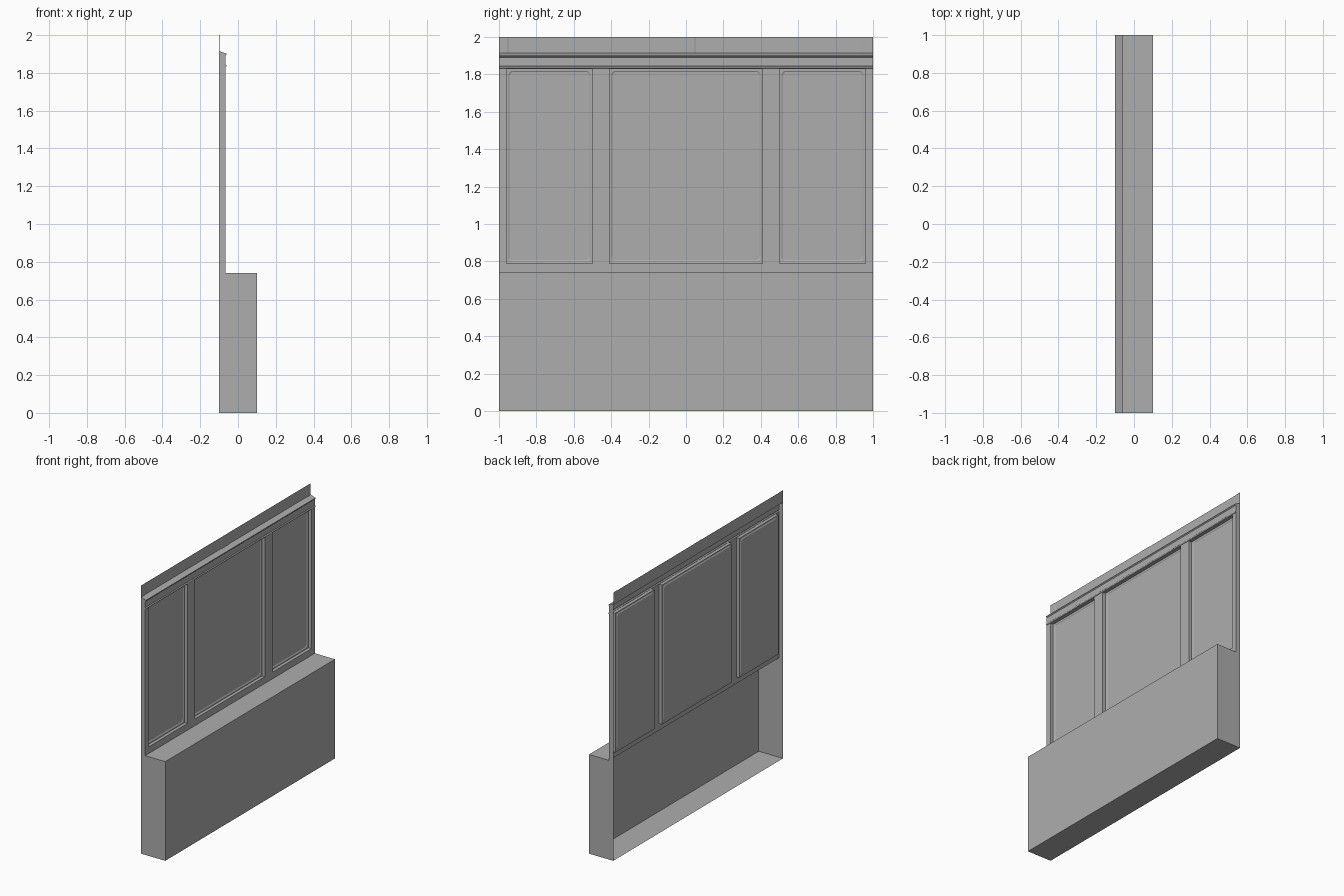
import bpy, bmesh, math
from mathutils import Vector

if "Cube" in bpy.data.objects:
    bpy.data.objects.remove(bpy.data.objects["Cube"])

BACK, FACE, FRONT = -0.1, -0.066, 0.1
GREY = bpy.data.materials.new("grey_paint")
GREY.diffuse_color = (0.42, 0.42, 0.42, 1)
GREY.use_nodes = True
GREY.node_tree.nodes["Principled BSDF"].inputs["Base Color"].default_value = GREY.diffuse_color


def add_face(bm, pts, out):
    """Add a polygon whose normal points along out."""
    f = bm.faces.new([bm.verts.new(p) for p in pts])
    f.normal_update()
    if f.normal.dot(Vector(out)) < 0:
        f.normal_flip()


def finish(bm, name):
    bmesh.ops.remove_doubles(bm, verts=bm.verts, dist=1e-5)
    me = bpy.data.meshes.new(name)
    bm.to_mesh(me)
    bm.free()
    me.materials.append(GREY)
    ob = bpy.data.objects.new(name, me)
    bpy.context.collection.objects.link(ob)
    return ob


def sweep(name, profile, cap=None):
    """Run an (x, z) profile, listed top to bottom, along the full width.
    cap lists extra points that close the profile for the end faces."""
    bm = bmesh.new()
    for (xa, za), (xb, zb) in zip(profile, profile[1:]):
        bm.faces.new([bm.verts.new(p) for p in
                      ((xa, -1, za), (xb, -1, zb), (xb, 1, zb), (xa, 1, za))])
    if cap:
        for y in (-1, 1):
            add_face(bm, [(x, y, z) for x, z in profile + cap], (0, y, 0))
    return finish(bm, name)


# Base box, open at the back
sweep("base_box", [(FACE, 0.74), (FRONT, 0.74), (FRONT, 0), (BACK, 0)], [(BACK, 0.74)])

# Cornice with an upper ledge and a lower bead
bead = [(FACE + 0.006 * math.sin(a), 1.838 + 0.006 * math.cos(a))
        for a in (math.pi * i / 6 for i in range(7))]
sweep("cornice", [(BACK, 1.915), (-0.064, 1.903), (-0.060, 1.901), (-0.060, 1.896),
                  (FACE, 1.890)] + bead + [(FACE, 1.83)], [(BACK, 1.83)])

# Flat wall strip above the cornice, with shallow pads
sweep("upper_wall", [(BACK, 2.0), (BACK, 1.91)])
bm = bmesh.new()
PAD = BACK + 0.002
for a, b in ((-1, -0.95), (-0.05, 0.05), (0.95, 1)):
    add_face(bm, [(PAD, a + 0.004, 1.91), (PAD, b - 0.004, 1.91),
                  (PAD, b - 0.004, 2), (PAD, a + 0.004, 2)], (1, 0, 0))
    for y, s in ((a, -1), (b, 1)):
        t = y - s * 0.004
        add_face(bm, [(BACK, y, 1.91), (PAD, t, 1.91), (PAD, t, 2), (BACK, y, 2)], (1, s, 0))
finish(bm, "upper_wall_pads")

# Frame of stiles and rails around three openings
ys = [-1, -0.96, -0.5, -0.41, 0.41, 0.5, 0.96, 1]
zs = [0.74, 0.79, 1.83]
bm = bmesh.new()
for i, (a, b) in enumerate(zip(ys, ys[1:])):
    for j, (c, d) in enumerate(zip(zs, zs[1:])):
        if not (j == 1 and i % 2 == 1):
            add_face(bm, [(FACE, a, c), (FACE, b, c), (FACE, b, d), (FACE, a, d)], (1, 0, 0))
for y in (-1, 1):
    add_face(bm, [(BACK, y, 0.74), (FACE, y, 0.74), (FACE, y, 1.83), (BACK, y, 1.83)], (0, y, 0))
finish(bm, "panel_frame")


def loop(x, a, b, inset, r, n=4):
    """Rounded rectangle ring in a panel opening; r = 0 gives square corners."""
    a, b, c, d = a + inset, b - inset, zs[1] + inset, zs[2] - inset
    pts = []
    for k, (y, z) in enumerate(((b - r, d - r), (a + r, d - r), (a + r, c + r), (b - r, c + r))):
        for i in range(n + 1):
            t = math.pi / 2 * (k + i / n)
            pts.append((x, y + r * math.cos(t), z + r * math.sin(t)))
    return pts


# Recessed panels: deep square reveal, then a fine rounded step
for name, a, b in (("left", -0.96, -0.5), ("middle", -0.41, 0.41), ("right", 0.5, 0.96)):
    bm = bmesh.new()
    rings = [loop(FACE, a, b, 0, 0), loop(-0.090, a, b, 0, 0),
             loop(-0.090, a, b, 0.011, 0.022), loop(-0.094, a, b, 0.017, 0.022)]
    rings = [[bm.verts.new(p) for p in ring] for ring in rings]
    n = len(rings[0])
    for p, q in zip(rings, rings[1:]):
        for i in range(n):
            k = (i + 1) % n
            bm.faces.new((p[i], p[k], q[k], q[i]))
    bm.faces.new(rings[-1])
    bmesh.ops.remove_doubles(bm, verts=bm.verts, dist=1e-5)
    # Face the moulding and the field towards the room
    centre = Vector((0.2, (a + b) / 2, 1.31))
    for f in bm.faces:
        f.normal_update()
        if f.normal.dot(centre - f.calc_center_median()) < 0:
            f.normal_flip()
    finish(bm, name + "_panel")
